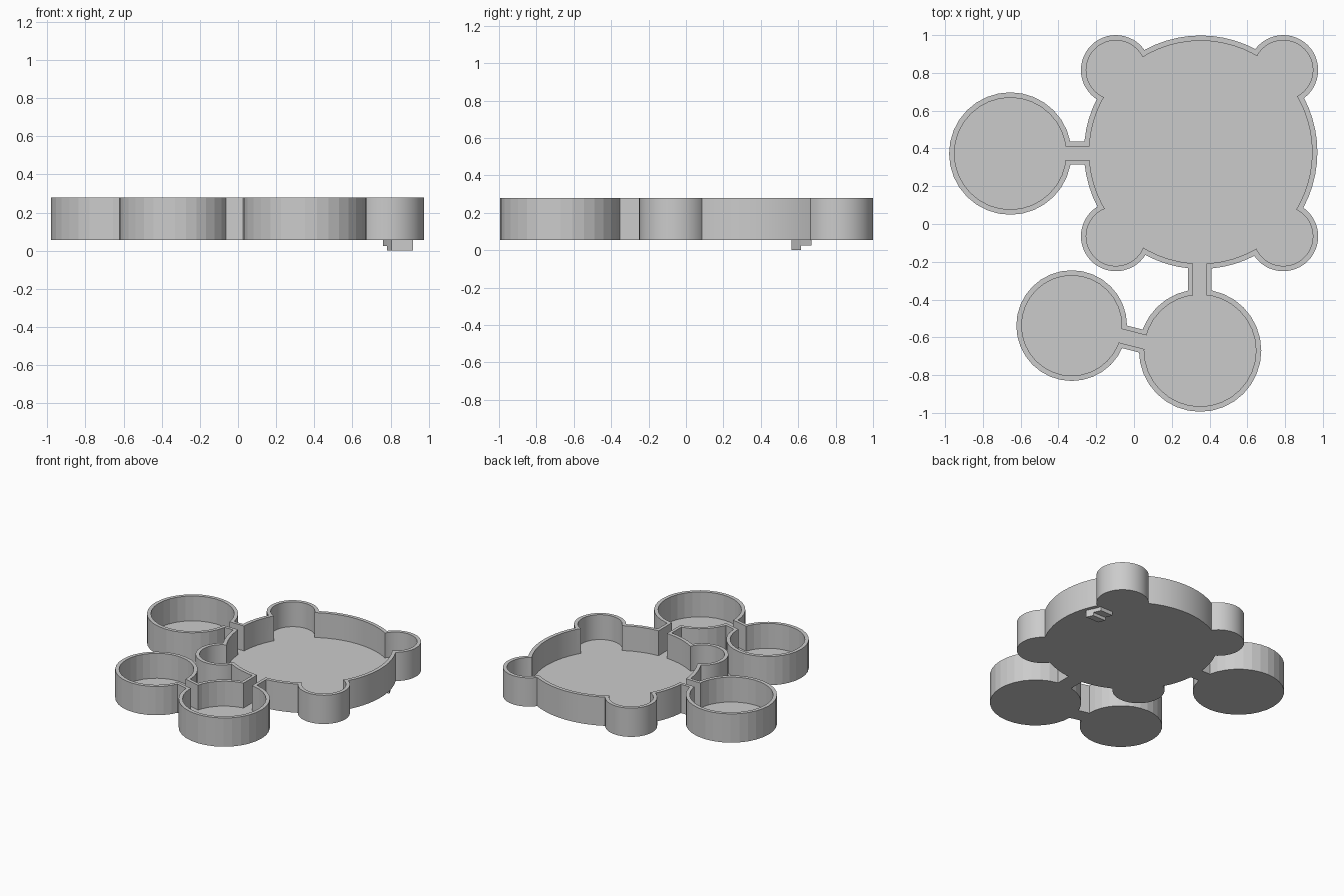
import bpy, bmesh, math
from mathutils import Matrix, Vector

if "Cube" in bpy.data.objects:
    bpy.data.objects.remove(bpy.data.objects["Cube"])

Z0, Z1, FLOOR = 0.055, 0.28, 0.085
WALL = 0.028


def prism(name, pts, z0, z1):
    """Extrude a flat outline from z0 to z1."""
    bm = bmesh.new()
    face = bm.faces.new([bm.verts.new((x, y, z0)) for x, y in pts])
    ext = bmesh.ops.extrude_face_region(bm, geom=[face])
    verts = [g for g in ext["geom"] if isinstance(g, bmesh.types.BMVert)]
    bmesh.ops.translate(bm, verts=verts, vec=(0, 0, z1 - z0))
    bmesh.ops.recalc_face_normals(bm, faces=bm.faces)
    mesh = bpy.data.meshes.new(name)
    bm.to_mesh(mesh)
    bm.free()
    ob = bpy.data.objects.new(name, mesh)
    bpy.context.collection.objects.link(ob)
    return ob


def circle(x, y, r, n):
    return [(x + r * math.cos(2 * math.pi * i / n), y + r * math.sin(2 * math.pi * i / n))
            for i in range(n)]


def strip(a, b, width):
    """Rectangle of given width running from a to b."""
    a, b = Vector(a), Vector(b)
    d = (b - a).normalized()
    s = Vector((-d.y, d.x)) * width / 2
    return [tuple(p) for p in (a - s, b - s, b + s, a + s)]


def combine(target, other, operation):
    mod = target.modifiers.new("combine", 'BOOLEAN')
    mod.operation, mod.solver, mod.object = operation, 'EXACT', other
    bpy.context.view_layer.objects.active = target
    bpy.ops.object.modifier_apply(modifier=mod.name)
    bpy.data.objects.remove(other, do_unlink=True)


# round wells: main bowl, four corner lobes, three satellite cups
wells = [(0.353, 0.38, 0.618, 64)]
wells += [(0.347 + sx * 0.443, 0.375 + sy * 0.44, 0.185, 48) for sx in (-1, 1) for sy in (-1, 1)]
wells += [(-0.655, 0.373, 0.324, 32), (0.35, -0.67, 0.324, 32), (-0.33, -0.538, 0.293, 32)]

# channels linking the wells
links = [((-0.42, 0.375), (-0.18, 0.375)),
         ((0.348, -0.42), (0.348, -0.18)),
         ((-0.11, -0.582), (0.10, -0.636))]

# solid tray
tray = prism("tray", circle(*wells[0]), Z0, Z1)
for w in wells[1:]:
    combine(tray, prism("well", circle(*w), Z0, Z1), 'UNION')
for a, b in links:
    combine(tray, prism("link", strip(a, b, 0.122), Z0, Z1), 'UNION')

# hollow it out, leaving a floor and thin walls
for x, y, r, n in wells:
    combine(tray, prism("hollow", circle(x, y, r - WALL, n), FLOOR, Z1 + 0.1), 'DIFFERENCE')
for a, b in links:
    combine(tray, prism("hollow", strip(a, b, 0.073), FLOOR, Z1 + 0.1), 'DIFFERENCE')

bpy.ops.object.select_all(action='DESELECT')
tray.select_set(True)
bpy.context.view_layer.objects.active = tray
bpy.ops.object.shade_smooth_by_angle(angle=math.radians(10))

# small stepped catch under the main bowl
prism("catch_step", [(0.76, 0.67), (0.87, 0.67), (0.893, 0.615), (0.782, 0.615)], 0.025, Z0 + 0.01)
prism("catch_foot", [(0.782, 0.615), (0.893, 0.615), (0.918, 0.563), (0.804, 0.563)], 0.0, Z0 + 0.01)
